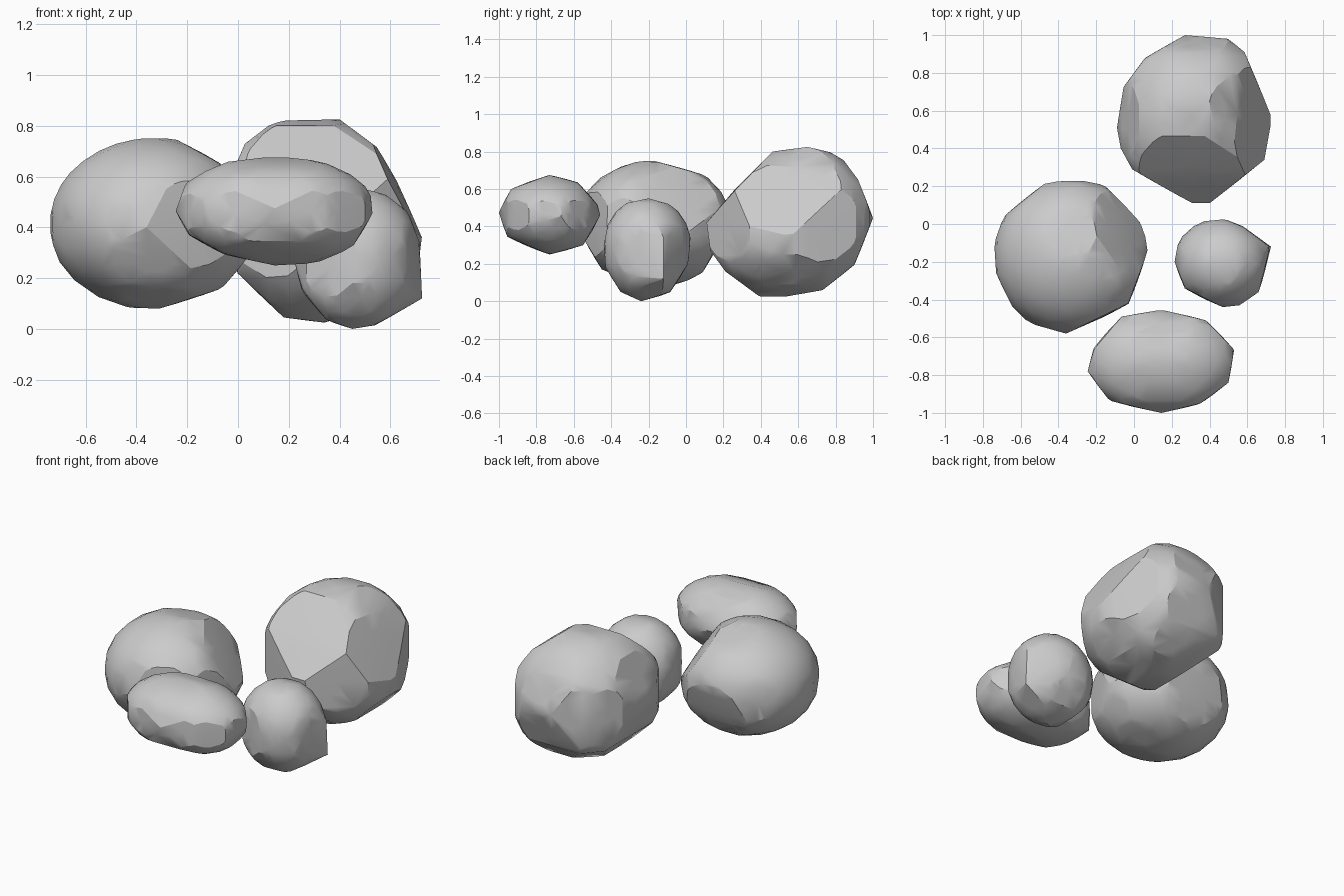
import bpy, bmesh, math
from mathutils import Vector

if "Cube" in bpy.data.objects:
    bpy.data.objects.remove(bpy.data.objects["Cube"])


def rock(name, front, side, top, facets=(), tips=(), swell=1.035, dome=0.2):
    """Swollen ball trimmed by its front (x,z), side (y,z) and top (x,y) outlines."""
    xs, ys = [p[0] for p in top], [p[1] for p in top]
    zs = [p[1] for p in side]
    lo = Vector((min(xs), min(ys), min(zs)))
    hi = Vector((max(xs), max(ys), max(zs)))
    mid, half = (lo + hi) / 2, (hi - lo) / 2
    bm = bmesh.new()
    bmesh.ops.create_icosphere(bm, subdivisions=3, radius=swell)
    for v in bm.verts:
        v.co = mid + Vector(a * b for a, b in zip(v.co, half))

    def cut(co, no):
        geom = bm.verts[:] + bm.edges[:] + bm.faces[:]
        bmesh.ops.bisect_plane(bm, geom=geom, dist=1e-5, plane_co=co,
                               plane_no=no, clear_outer=True)
        bmesh.ops.holes_fill(bm, edges=[e for e in bm.edges if e.is_boundary])

    # Trim along every outline edge
    for outline, (a, b) in ((front, (0, 2)), (side, (1, 2)), (top, (0, 1))):
        for p, q in zip(outline, outline[1:] + outline[:1]):
            co, no = mid.copy(), Vector((0, 0, 0))
            co[a], co[b] = p
            no[a], no[b] = q[1] - p[1], p[0] - q[0]
            if no.dot(co - mid) < 0:
                no.negate()
            cut(co, no.normalized())
    # Broad chipped faces
    for co, no in facets:
        cut(Vector(co), Vector(no).normalized())
    # Dome the flat cuts a little towards the rounded body
    bmesh.ops.remove_doubles(bm, verts=bm.verts[:], dist=0.02)
    bmesh.ops.triangulate(bm, faces=bm.faces[:])
    for _ in range(2):
        bmesh.ops.subdivide_edges(bm, cuts=1, use_grid_fill=True,
                                  edges=[e for e in bm.edges if e.calc_length() > 0.13])
        bmesh.ops.triangulate(bm, faces=bm.faces[:])
    for v in bm.verts:
        r = Vector(a / b for a, b in zip(v.co - mid, half)).length
        if r < 1:
            v.co = v.co.lerp(mid + (v.co - mid) / r, dome)
    # Protruding corners, then a clean convex skin
    for t in tips:
        bm.verts.new(t)
    hull = bmesh.ops.convex_hull(bm, input=bm.verts[:])
    keep = {g for g in hull["geom"] if isinstance(g, bmesh.types.BMFace)}
    bmesh.ops.delete(bm, geom=[f for f in bm.faces if f not in keep], context='FACES')
    bmesh.ops.delete(bm, geom=[v for v in bm.verts if not v.link_faces], context='VERTS')
    bmesh.ops.recalc_face_normals(bm, faces=bm.faces[:])
    me = bpy.data.meshes.new(name)
    bm.to_mesh(me)
    bm.free()
    ob = bpy.data.objects.new(name, me)
    bpy.context.collection.objects.link(ob)
    bpy.ops.object.select_all(action='DESELECT')
    ob.select_set(True)
    bpy.context.view_layer.objects.active = ob
    bpy.ops.object.shade_smooth_by_angle(angle=math.radians(25))


# Left boulder
rock("left_rock",
     [(-.74, .51), (-.62, .67), (-.43, .75), (-.25, .75), (-.07, .65), (.08, .45),
      (.07, .32), (-.06, .16), (-.31, .08), (-.49, .085), (-.67, .16), (-.74, .29)],
     [(-.58, .4), (-.53, .6), (-.39, .73), (-.31, .75), (-.17, .75), (.15, .66),
      (.23, .5), (.14, .25), (.06, .1), (-.2, .08), (-.45, .17)],
     [(-.74, -.1), (-.69, .04), (-.44, .24), (-.19, .24), (.06, -.02), (.075, -.13),
      (-.03, -.42), (-.36, -.58), (-.61, -.51), (-.73, -.26)],
     facets=[((-.16, -.1, .69), (.75, .3, .55))], swell=1.015, dome=.15)

# Large back boulder
rock("back_rock",
     [(-.09, .45), (.04, .76), (.16, .82), (.4, .825), (.545, .715), (.73, .41),
      (.71, .25), (.55, .09), (.34, .025), (.18, .045), (0, .22)],
     [(.11, .42), (.26, .59), (.465, .8), (.65, .825), (.82, .785), (.92, .65),
      (1, .445), (.9, .195), (.73, .06), (.53, .025), (.4, .02), (.21, .16), (.13, .27)],
     [(-.09, .51), (-.055, .725), (.06, .88), (.27, 1), (.5, .98), (.585, .91),
      (.73, .56), (.69, .34), (.4, .11), (.31, .11), (-.01, .29), (-.07, .4)],
     facets=[((.54, .81, .75), (.89, -.05, .45)), ((.455, .42, .75), (.35, -.35, .87)),
             ((.18, .69, .09), (-.35, .35, -.87))], swell=1.06, dome=.05)

# Flat front stone
rock("front_rock",
     [(-.245, .465), (-.2, .59), (-.065, .655), (.145, .68), (.38, .655), (.51, .58),
      (.535, .465), (.45, .32), (.33, .26), (.145, .25), (-.05, .295), (-.19, .37)],
     [(-1, .475), (-.935, .6), (-.73, .675), (-.58, .635), (-.475, .515), (-.46, .46),
      (-.55, .3), (-.73, .25), (-.955, .345)],
     [(-.245, -.78), (-.21, -.66), (-.065, -.49), (.145, -.455), (.38, -.51),
      (.53, -.665), (.5, -.84), (.35, -.95), (.145, -1), (-.13, -.935)])

# Small right stone with a chipped corner
rock("right_rock",
     [(.215, .3), (.26, .46), (.36, .55), (.48, .555), (.58, .53), (.67, .46), (.715, .34),
      (.725, .12), (.54, .015), (.45, 0), (.35, .035), (.255, .15)],
     [(-.44, .3), (-.41, .45), (-.34, .52), (-.2, .55), (-.02, .5), (.025, .35),
      (.01, .2), (-.085, .05), (-.24, 0), (-.35, .05), (-.43, .18)],
     [(.215, -.2), (.24, -.06), (.32, .01), (.48, .025), (.575, -.015), (.72, -.12),
      (.66, -.36), (.56, -.43), (.47, -.44), (.27, -.34)],
     tips=[(.725, -.12, .12), (.715, -.12, .34)])
